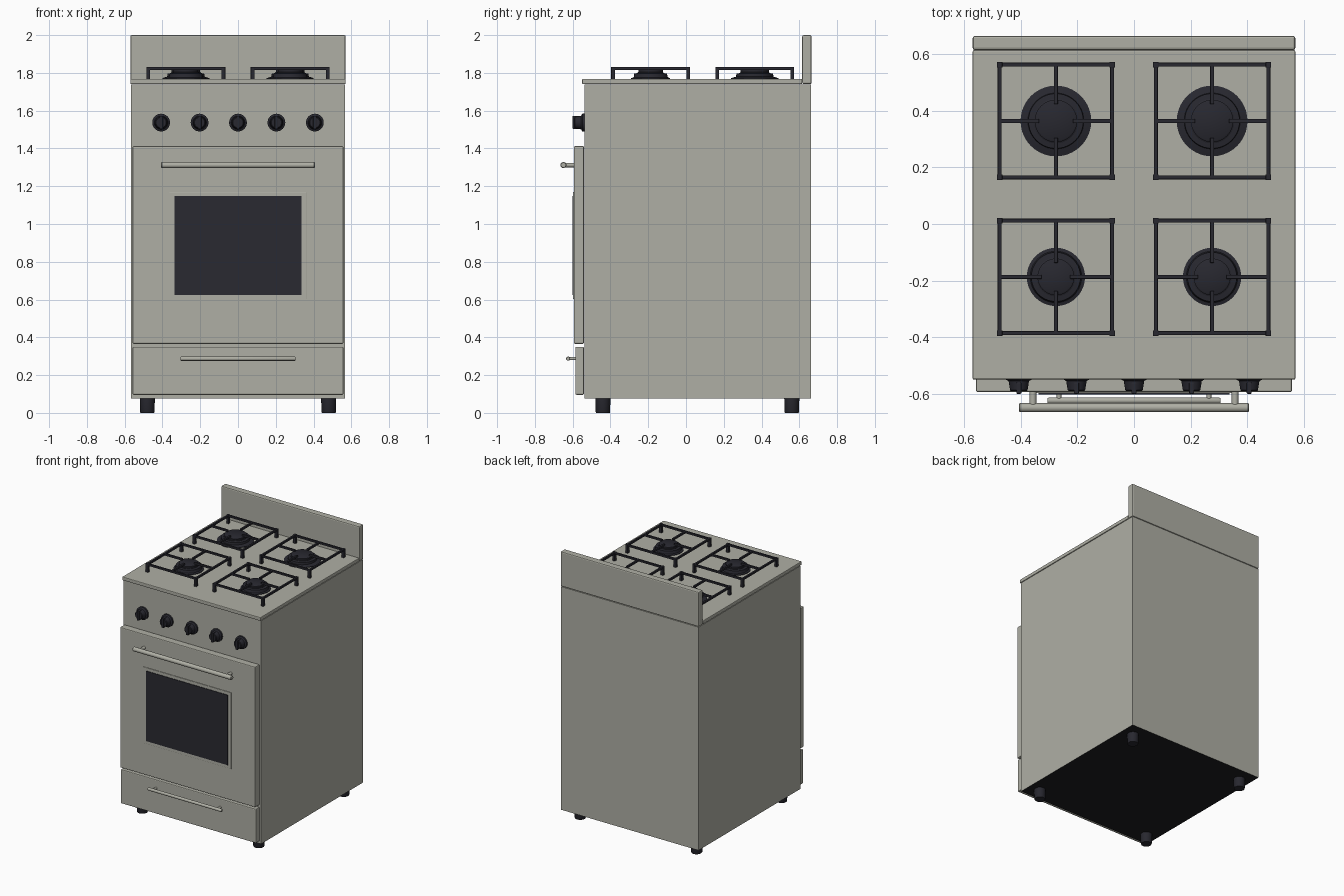
import bpy, bmesh, math
from mathutils import Matrix, Vector

if "Cube" in bpy.data.objects:
    bpy.data.objects.remove(bpy.data.objects["Cube"])


def material(name, rgb):
    m = bpy.data.materials.new(name)
    m.diffuse_color = (*rgb, 1)
    m.use_nodes = True
    m.node_tree.nodes["Principled BSDF"].inputs["Base Color"].default_value = m.diffuse_color
    return m


STEEL = material("warm_steel", (0.43, 0.43, 0.375))
IRON = material("dark_enamel", (0.021, 0.021, 0.029))
GLASS = material("dark_glass", (0.023, 0.023, 0.031))
BASE = material("black_underside", (0.012, 0.012, 0.014))


def finish(name, bm, mat, bevel=0, smooth=False):
    bmesh.ops.recalc_face_normals(bm, faces=bm.faces)
    me = bpy.data.meshes.new(name)
    bm.to_mesh(me)
    bm.free()
    me.materials.append(mat)
    ob = bpy.data.objects.new(name, me)
    bpy.context.collection.objects.link(ob)
    if bevel:
        mod = ob.modifiers.new("edge_round", 'BEVEL')
        mod.width, mod.segments = bevel, 2
    if smooth:
        bpy.ops.object.select_all(action='DESELECT')
        ob.select_set(True)
        bpy.context.view_layer.objects.active = ob
        bpy.ops.object.shade_smooth_by_angle(angle=math.radians(35))
    return ob


def add_box(bm, x, y, z):
    lo, hi = Vector((x[0], y[0], z[0])), Vector((x[1], y[1], z[1]))
    mat = Matrix.Translation((lo + hi) / 2) @ Matrix.Diagonal((*(hi - lo), 1))
    bmesh.ops.create_cube(bm, size=1, matrix=mat)


def box(name, x, y, z, mat, bevel=0):
    bm = bmesh.new()
    add_box(bm, x, y, z)
    return finish(name, bm, mat, bevel)


def lathe(name, profile, origin, axis, mat, n=32):
    """Turn (radius, height) points about an axis through origin."""
    bm = bmesh.new()
    rot = Vector((0, 0, 1)).rotation_difference(Vector(axis)).to_matrix().to_4x4()
    place = Matrix.Translation(origin) @ rot
    rings = [[bm.verts.new(place @ Vector((r * math.cos(2 * math.pi * i / n),
                                           r * math.sin(2 * math.pi * i / n), h)))
              for i in range(n)] for r, h in profile]
    for a, b in zip(rings, rings[1:]):
        for i in range(n):
            bm.faces.new((a[i], a[(i + 1) % n], b[(i + 1) % n], b[i]))
    bm.faces.new(rings[0])
    bm.faces.new(rings[-1])
    return finish(name, bm, mat, smooth=True)


# Cabinet with a black underside
body = box("cabinet", (-.567, .567), (-.537, .662), (.075, 1.738), STEEL)
body.data.materials.append(BASE)
for f in body.data.polygons:
    if f.normal.z < -.5:
        f.material_index = 1

# Cooktop and upright splash panel
box("cooktop", (-.57, .57), (-.55, .615), (1.741, 1.768), STEEL, .005)
box("splash_panel", (-.57, .57), (.615, .665), (1.741, 2.0), STEEL, .008)

# Oven door, raised window surround, glass, and drawer
box("oven_door", (-.558, .558), (-.594, -.54), (.366, 1.412), STEEL, .006)
box("window_surround", (-.362, .362), (-.598, -.59), (.602, 1.17), STEEL, .002)
box("window_glass", (-.337, .337), (-.602, -.596), (.625, 1.147), GLASS)
box("drawer_front", (-.558, .558), (-.586, -.54), (.096, .35), STEEL, .006)


# Bar handles on two posts
def handle(name, half, post_x, y, z, r, y_face):
    lathe(name + "_bar", [(r * .8, 0), (r, .004), (r, 2 * half - .004), (r * .8, 2 * half)],
          (-half, y, z), (1, 0, 0), STEEL, 20)
    for s in (-1, 1):
        lathe(name + "_post", [(r * .75, 0), (r * .75, y_face - y)],
              (s * post_x, y, z), (0, 1, 0), STEEL, 16)


handle("door_handle", .407, .357, -.649, 1.312, .016, -.59)
handle("drawer_handle", .305, .265, -.624, .287, .011, -.58)

# Control knobs with a skirt and a grip ridge
for i in range(5):
    x, z = (i - 2) * .2035, 1.537
    lathe("knob", [(.047, 0), (.047, .012), (.036, .018), (.031, .05), (.027, .054)],
          (x, -.537, z), (0, -1, 0), IRON)
    box("knob_grip", (x - .009, x + .009), (-.6, -.56), (z - .034, z + .036), IRON, .003)

# Feet
for x in (-.48, .48):
    for y in (-.44, .56):
        lathe("foot", [(.036, 0), (.038, .004), (.04, .08)], (x, y, 0), (0, 0, 1), IRON, 24)


# Burner with its pan grate
def hob(x, y, r, cap):
    lathe("burner", [(r, 0), (r, .006), (r - .012, .01), (cap + .024, .014),
                     (cap + .022, .03), (cap + .004, .033), (cap + .004, .036),
                     (cap, .038), (cap, .048), (cap - .006, .052)],
          (x, y, 1.766), (0, 0, 1), IRON, 40)
    bm = bmesh.new()
    h, t, z = .199, .007, (1.816, 1.831)
    for s in (-1, 1):
        e = s * h
        add_box(bm, (x - h, x + h), (y + e - t, y + e + t), z)
        add_box(bm, (x + e - t, x + e + t), (y - h, y + h), z)
        a, b = sorted((e, s * (cap - .015)))
        add_box(bm, (x + a, x + b), (y - t, y + t), z)
        add_box(bm, (x - t, x + t), (y + a, y + b), z)
        for q in (-h, h):
            add_box(bm, (x + e - .01, x + e + .01), (y + q - .01, y + q + .01), (1.766, 1.832))
    finish("pan_grate", bm, IRON, .002)


for x in (-.276, .276):
    hob(x, .364, .125, .075)
    hob(x, -.187, .103, .065)
